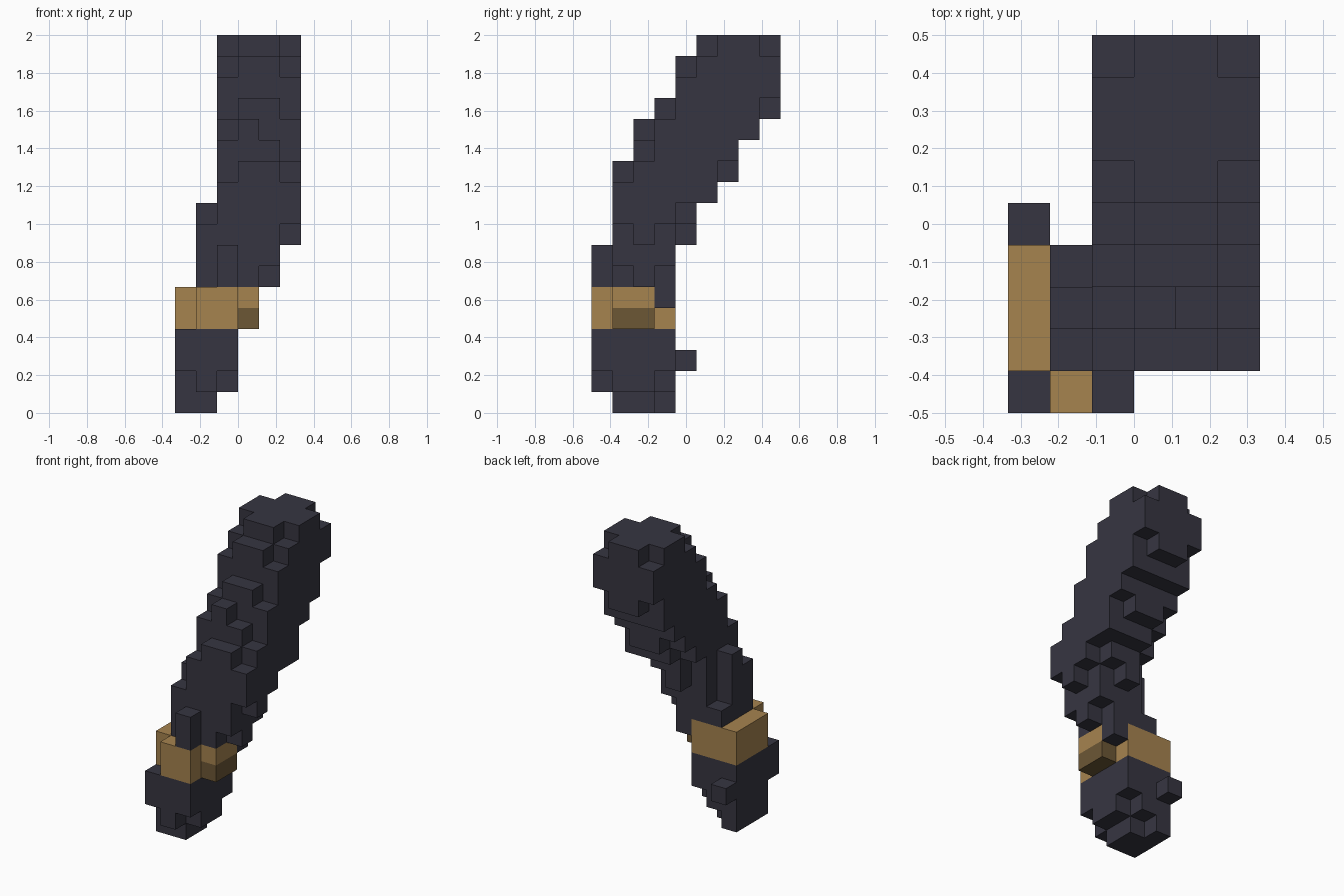
import bpy
import bmesh
from mathutils import Vector

cube = bpy.data.objects.get("Cube")
if cube:
    bpy.data.objects.remove(cube, do_unlink=True)

UNIT = 1 / 9                               # edge of one block
ORIGIN = Vector((-3, -4.5, 0)) * UNIT      # corner of the block grid
AXES = [Vector((1, 0, 0)), Vector((0, 1, 0)), Vector((0, 0, 1))]


def make_material(name, colour):
    mat = bpy.data.materials.new(name)
    mat.use_nodes = True
    mat.diffuse_color = (*colour, 1)
    shader = mat.node_tree.nodes["Principled BSDF"]
    shader.inputs["Base Color"].default_value = (*colour, 1)
    shader.inputs["Roughness"].default_value = 0.8
    return mat


def fill(layers):
    """Blocks covered by (x start, x end, y start, y end) slabs on each level."""
    cells = set()
    for level, slabs in layers.items():
        for x_start, x_end, y_start, y_end in slabs:
            for x in range(x_start, x_end):
                for y in range(y_start, y_end):
                    cells.add((x, y, level))
    return cells


def build_part(name, cells, occupied, material):
    """Make one mesh from the outward faces of a group of blocks."""
    bm = bmesh.new()
    for cell in sorted(cells):
        centre = Vector(cell) + Vector((0.5, 0.5, 0.5))
        for n, axis in enumerate(AXES):
            side, up = AXES[(n + 1) % 3] / 2, AXES[(n + 2) % 3] / 2
            for sign in (-1, 1):
                neighbour = tuple(int(v) for v in Vector(cell) + axis * sign)
                if neighbour in occupied:
                    continue
                middle = centre + axis * sign / 2
                corners = [middle - side - up, middle + side - up,
                           middle + side + up, middle - side + up]
                if sign < 0:
                    corners.reverse()
                bm.faces.new([bm.verts.new(ORIGIN + c * UNIT) for c in corners])
    bmesh.ops.remove_doubles(bm, verts=bm.verts, dist=UNIT / 100)
    # Merge flat neighbours into larger faces
    bmesh.ops.dissolve_limit(bm, angle_limit=0.01, verts=bm.verts, edges=bm.edges)
    mesh = bpy.data.meshes.new(name)
    bm.to_mesh(mesh)
    bm.free()
    mesh.materials.append(material)
    obj = bpy.data.objects.new(name, mesh)
    bpy.context.collection.objects.link(obj)
    return obj


charcoal = make_material("charcoal", (0.037, 0.036, 0.053))
gold = make_material("gold", (0.381, 0.227, 0.078))
dark_gold = make_material("dark gold", (0.150, 0.095, 0.036))

# Rounded tip below the collar, with a small stud at the back
tip = fill({
    0: [(0, 2, 1, 3), (0, 1, 3, 4)],
    1: [(0, 2, 1, 4), (1, 2, 0, 1), (2, 3, 1, 3)],
    2: [(0, 3, 0, 4), (0, 1, 4, 5)],
    3: [(0, 3, 0, 4)],
})

# Collar band and its darker underside block
band = [(0, 3, 1, 4), (1, 3, 0, 1)]
collar = fill({4: band, 5: band + [(3, 4, 1, 3)]})
collar_shade = fill({4: [(3, 4, 1, 3)]})

# Narrow lower half of the leaning shaft
lower_shaft = fill({
    5: [(3, 4, 3, 4)],
    6: [(1, 4, 1, 4), (4, 5, 2, 3), (2, 3, 0, 1)],
    7: [(1, 5, 1, 3), (2, 5, 3, 4), (2, 3, 0, 1)],
    8: [(1, 5, 1, 3), (2, 5, 3, 4), (5, 6, 2, 3), (3, 4, 4, 5)],
    9: [(2, 6, 1, 4), (3, 5, 4, 5), (1, 2, 2, 3)],
    10: [(2, 6, 1, 5), (3, 6, 5, 6)],
})

# Wide upper half of the leaning shaft
upper_shaft = fill({
    11: [(3, 5, 1, 7), (2, 6, 2, 6)],
    12: [(2, 5, 2, 7), (5, 6, 3, 7)],
    13: [(2, 6, 3, 8), (3, 4, 2, 3)],
    14: [(3, 5, 3, 9), (2, 6, 4, 8)],
    15: [(2, 6, 4, 9)],
    16: [(3, 5, 4, 9), (2, 6, 5, 9)],
    17: [(3, 5, 5, 9), (2, 6, 6, 8)],
})

shaft = lower_shaft | upper_shaft
everything = tip | collar | collar_shade | shaft

build_part("tip", tip, everything, charcoal)
build_part("collar", collar, everything, gold)
build_part("collar_shade", collar_shade, everything, dark_gold)
build_part("shaft", shaft, everything, charcoal)
